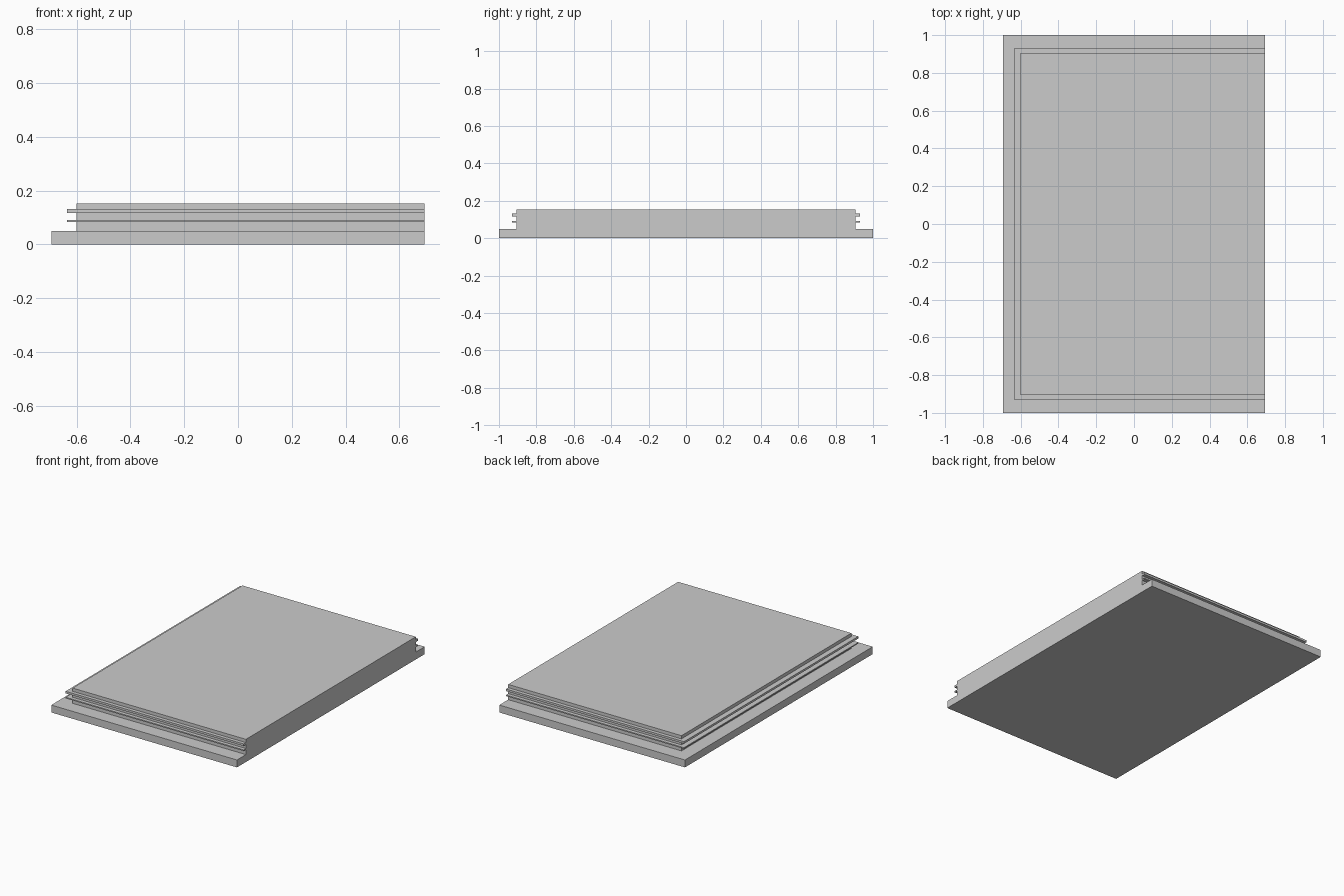
import bpy, bmesh

if "Cube" in bpy.data.objects:
    bpy.data.objects.remove(bpy.data.objects["Cube"])

HALF_X, HALF_Y = 0.6925, 1.0

# Edge insets as (x inset, y inset): base ledge, projecting rib, main block
LEDGE, RIB, BLOCK = (0, 0), (0.057, 0.071), (0.0925, 0.095)

# Stepped edge profile from bottom to top: (inset, z)
profile = [(LEDGE, 0), (LEDGE, 0.05), (BLOCK, 0.05)]
for low, high in [(0.083, 0.091), (0.117, 0.131)]:
    profile += [(BLOCK, low), (RIB, low), (RIB, high), (BLOCK, high)]
profile.append((BLOCK, 0.153))

bm = bmesh.new()


def column(side_x, side_y):
    """One copy of the profile at a corner; the +x end stays flush."""
    verts = []
    for (ix, iy), z in profile:
        x = HALF_X if side_x > 0 else -HALF_X + ix
        verts.append(bm.verts.new((x, side_y * (HALF_Y - iy), z)))
    return verts


# Sweep the profile along the front, left and back sides
cols = [column(1, -1), column(-1, -1), column(-1, 1), column(1, 1)]
for a, b in zip(cols, cols[1:]):
    for i in range(len(profile) - 1):
        bm.faces.new((a[i], a[i + 1], b[i + 1], b[i]))

# Underside, top and the flat right end
bm.faces.new([c[0] for c in cols])
bm.faces.new([c[-1] for c in cols])
bm.faces.new(cols[0] + cols[3][::-1])
bmesh.ops.recalc_face_normals(bm, faces=bm.faces[:])

mesh = bpy.data.meshes.new("stepped_panel")
bm.to_mesh(mesh)
bm.free()
bpy.context.collection.objects.link(bpy.data.objects.new("stepped_panel", mesh))
